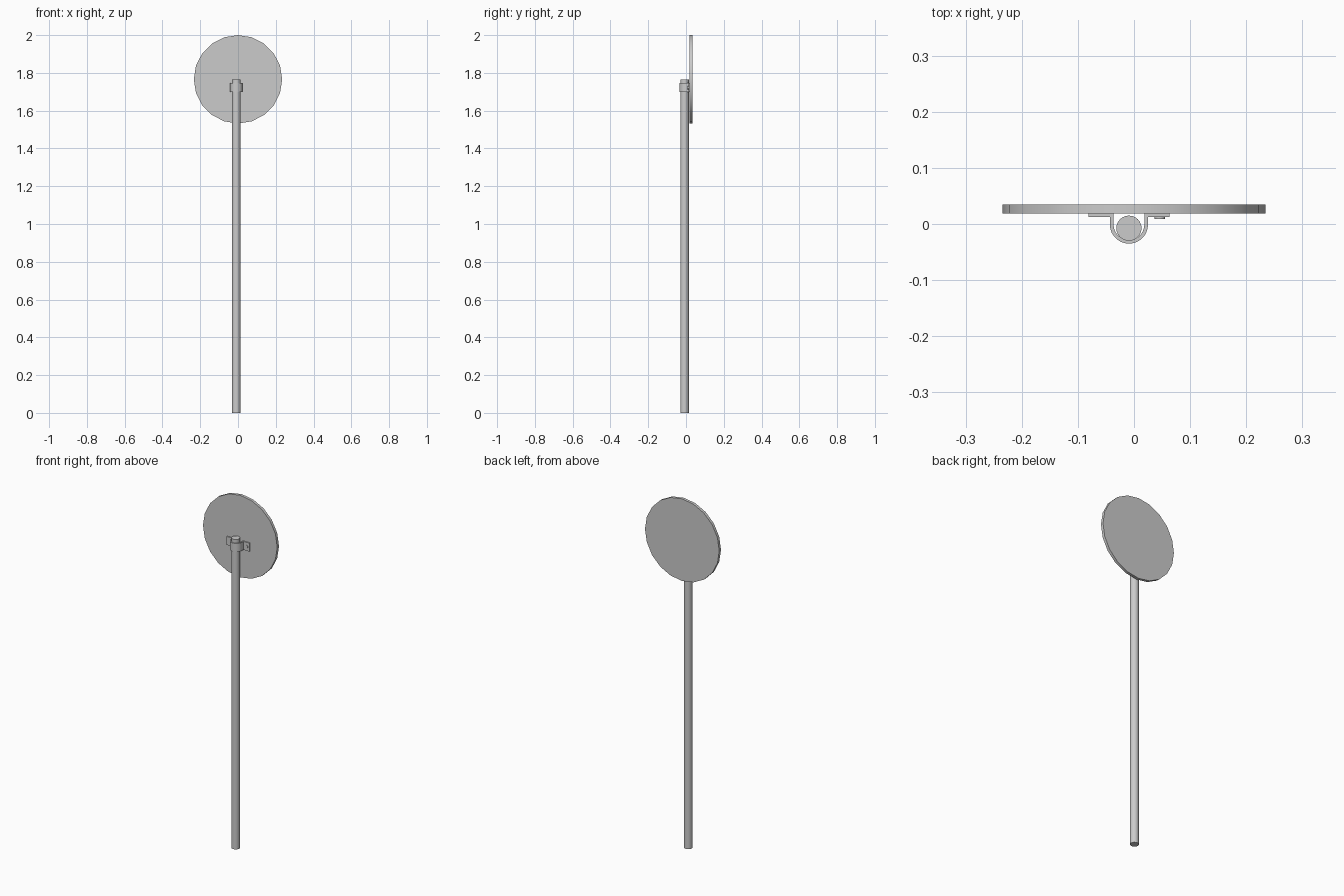
import bpy, bmesh, math

if "Cube" in bpy.data.objects:
    bpy.data.objects.remove(bpy.data.objects["Cube"])

PX, PY = -0.009, -0.0075      # pole axis
DISC_Z = 1.766


def finish(bm, name, smooth=True):
    bmesh.ops.recalc_face_normals(bm, faces=bm.faces)
    me = bpy.data.meshes.new(name)
    bm.to_mesh(me)
    bm.free()
    ob = bpy.data.objects.new(name, me)
    bpy.context.collection.objects.link(ob)
    if smooth:
        bpy.ops.object.select_all(action='DESELECT')
        ob.select_set(True)
        bpy.context.view_layer.objects.active = ob
        bpy.ops.object.shade_smooth_by_angle(angle=math.radians(35))
    return ob


def cylinder(name, r, depth, sides, loc, along_y=False):
    bm = bmesh.new()
    bmesh.ops.create_cone(bm, cap_ends=True, segments=sides,
                          radius1=r, radius2=r, depth=depth)
    ob = finish(bm, name)
    ob.location = loc
    if along_y:
        ob.rotation_euler.x = math.pi / 2
    return ob


# Round sign plate and its pole
cylinder("sign_plate", 0.234, 0.016, 20, (0, 0.027, DISC_Z), True)
cylinder("pole", 0.0225, 1.766, 24, (PX, PY, 0.883))

# Clamp strap: U around the pole with a flange on each side
R_OUT, R_IN, CY = 0.034, 0.0275, -0.001
BACK, FRONT, REACH = 0.019, 0.0125, 0.072
N = 14
outer = [(PX - REACH, BACK), (PX - REACH, FRONT), (PX - R_OUT, FRONT)]
outer += [(PX + R_OUT * math.cos(math.pi * (1 + i / N)),
           CY + R_OUT * math.sin(math.pi * (1 + i / N))) for i in range(N + 1)]
outer += [(PX + R_OUT, FRONT), (PX + REACH, FRONT), (PX + REACH, BACK)]
inner = [(PX + R_IN, BACK)]
inner += [(PX + R_IN * math.cos(math.pi * (2 - i / N)),
           CY + R_IN * math.sin(math.pi * (2 - i / N))) for i in range(N + 1)]
inner += [(PX - R_IN, BACK)]
bm = bmesh.new()
face = bm.faces.new([bm.verts.new((x, y, 1.698)) for x, y in outer + inner])
ext = bmesh.ops.extrude_face_region(bm, geom=[face])
bmesh.ops.translate(bm, vec=(0, 0, 0.048),
                    verts=[v for v in ext["geom"] if isinstance(v, bmesh.types.BMVert)])
finish(bm, "clamp_strap")

# Bolt head on the right flange
cylinder("clamp_bolt", 0.0095, 0.006, 12, (0.046, 0.0115, 1.722), True)
